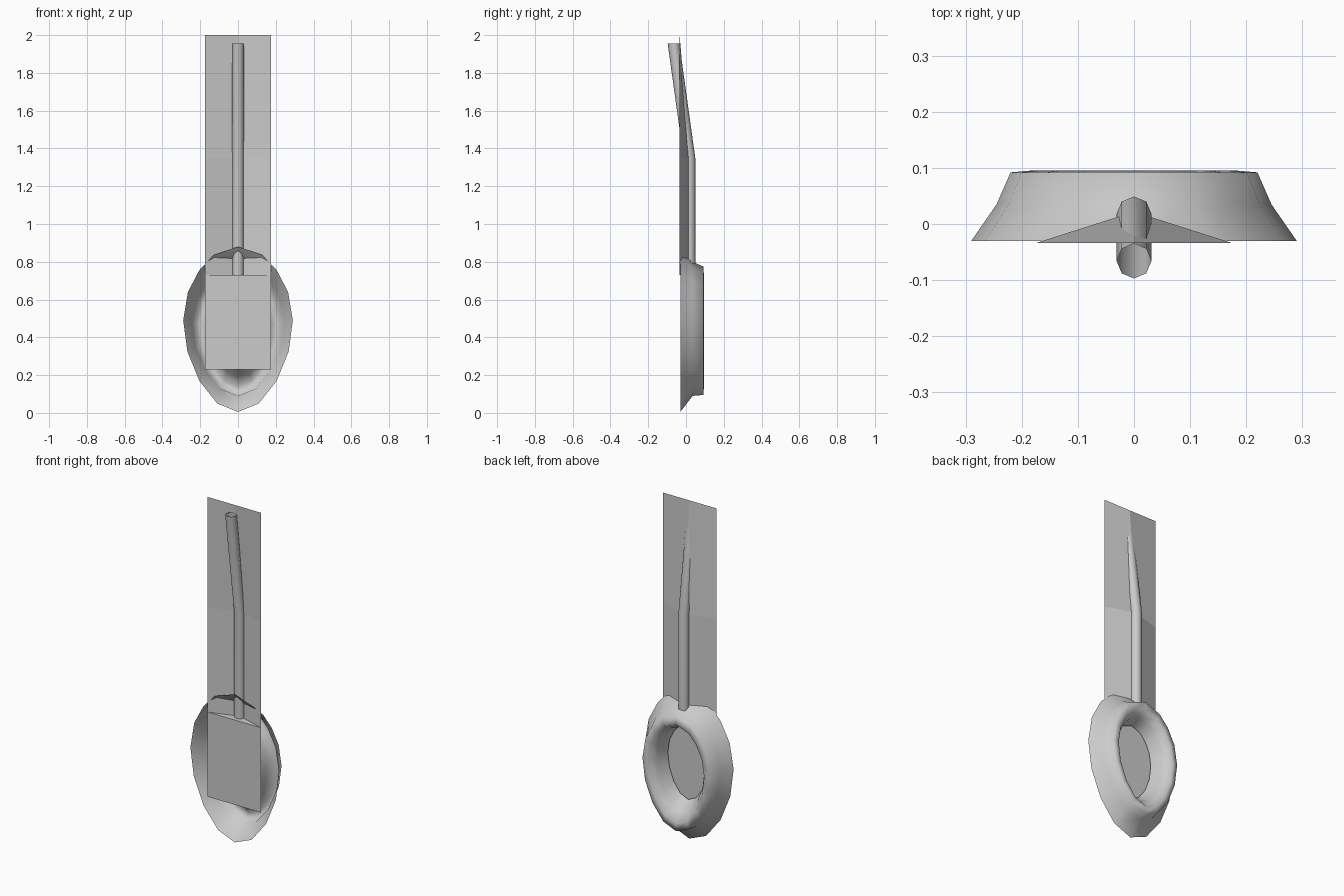
import bpy, math

if "Cube" in bpy.data.objects:
    bpy.data.objects.remove(bpy.data.objects["Cube"])


def make_object(name, verts, faces, smooth=False):
    mesh = bpy.data.meshes.new(name)
    mesh.from_pydata(verts, [], faces)
    mesh.update()
    for p in mesh.polygons:
        p.use_smooth = smooth
    obj = bpy.data.objects.new(name, mesh)
    bpy.context.collection.objects.link(obj)
    return obj


def bridge(loops):
    n = len(loops[0])
    verts = [v for loop in loops for v in loop]
    faces = [(k * n + i, k * n + (i + 1) % n, (k + 1) * n + (i + 1) % n, (k + 1) * n + i)
             for k in range(len(loops) - 1) for i in range(n)]
    return verts, faces


# Oval rim: half outline, mirrored to 16 sides
HALF = [(0, 0.88), (0.13, 0.835), (0.205, 0.755), (0.265, 0.64), (0.29, 0.49),
        (0.268, 0.325), (0.205, 0.17), (0.11, 0.05), (0, 0.005)]
OUTLINE = HALF + [(-x, z) for x, z in HALF[-2:0:-1]]


def oval(y, width, top, bottom):
    return [(x * width / 0.29, y, bottom + (z - 0.005) / 0.875 * (top - bottom))
            for x, z in OUTLINE]


# Hollow ring: outer wall, back rim, inner wall coming forward
sections = [(-0.03, 0.29, 0.88, 0.005), (0.035, 0.245, 0.80, 0.09),
            (0.092, 0.22, 0.775, 0.095), (0.095, 0.185, 0.725, 0.14),
            (0.05, 0.155, 0.695, 0.19), (-0.02, 0.132, 0.68, 0.24)]
make_object("oval_ring", *bridge([oval(*s) for s in sections]), smooth=True)

# Folded sheet with flat front panel below
W, F, R = 0.175, -0.034, 0.022
verts = [(-W, F, 2), (0, F, 2), (W, F, 2),
         (-W, F, 1.35), (0, R, 1.35), (W, F, 1.35),
         (-W, F, 0.73), (0, R, 0.73), (W, F, 0.73),
         (-W, F, 0.23), (W, F, 0.23)]
faces = [(0, 3, 4, 1), (1, 4, 5, 2), (3, 6, 7, 4), (4, 7, 8, 5), (6, 8, 7), (6, 9, 10, 8)]
make_object("folded_panel", verts, faces)

# Bent eight-sided tube, open at the ends
tube = [[(0.031 * math.sin(a), y + 0.031 * math.cos(a), z)
         for a in [math.tau * i / 8 for i in range(8)]]
        for y, z in [(0.018, 0.73), (0.018, 1.35), (-0.066, 1.955)]]
make_object("bent_tube", *bridge(tube), smooth=True)
